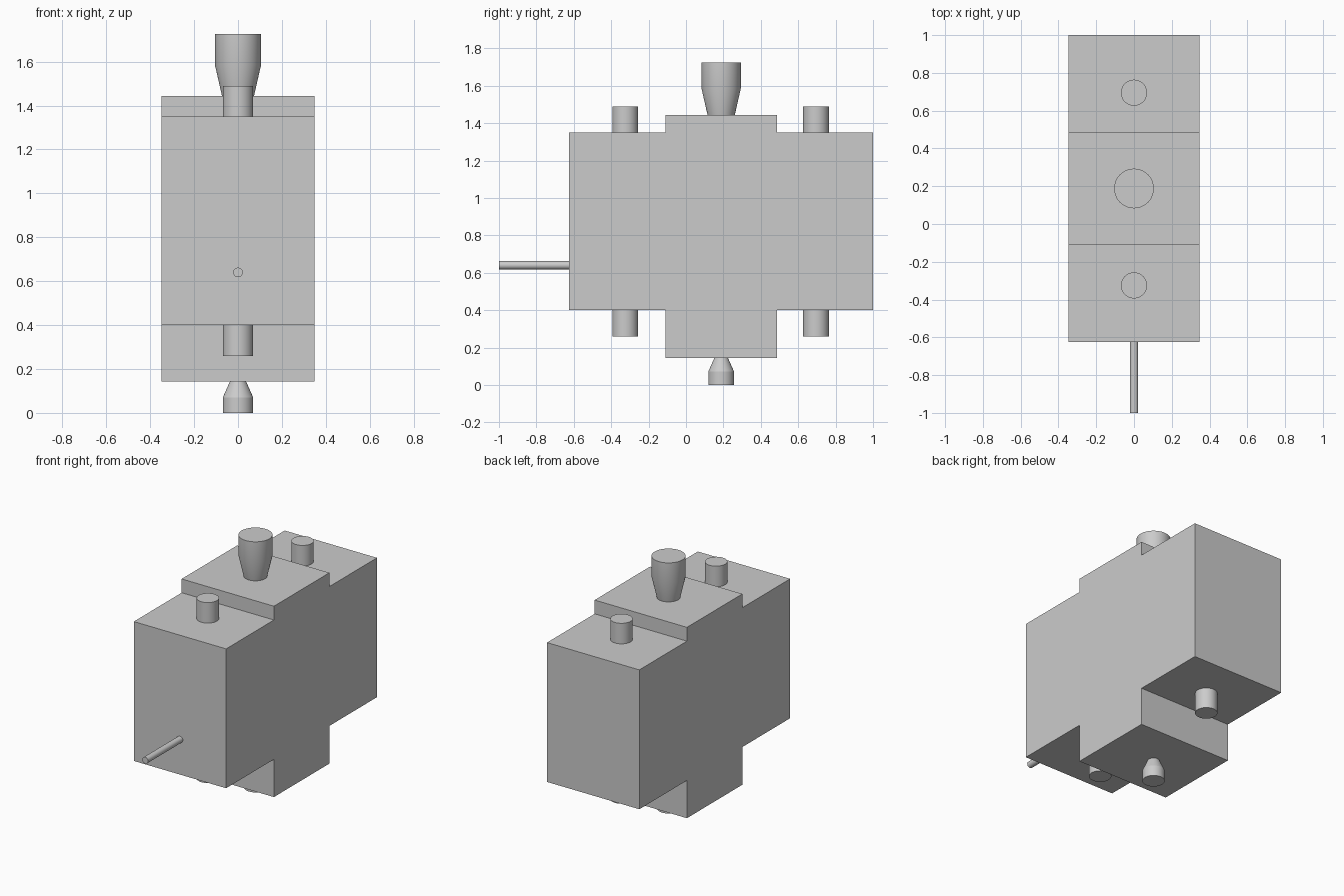
import bpy, bmesh, math

cube = bpy.data.objects.get("Cube")
if cube:
    bpy.data.objects.remove(cube, do_unlink=True)

GREY = (0.6, 0.6, 0.6, 1)
grey = bpy.data.materials.new("light_grey")
grey.use_nodes = True
grey.diffuse_color = GREY
grey.node_tree.nodes["Principled BSDF"].inputs["Base Color"].default_value = GREY


def finish(bm, name, smooth=False):
    bmesh.ops.recalc_face_normals(bm, faces=bm.faces[:])
    mesh = bpy.data.meshes.new(name)
    bm.to_mesh(mesh)
    bm.free()
    mesh.materials.append(grey)
    ob = bpy.data.objects.new(name, mesh)
    bpy.context.collection.objects.link(ob)
    if smooth:
        bpy.ops.object.select_all(action='DESELECT')
        ob.select_set(True)
        bpy.context.view_layer.objects.active = ob
        bpy.ops.object.shade_smooth_by_angle(angle=math.radians(20))
    return ob


def extruded(name, outline, half_width):
    """Extrude a side (y, z) outline across the width."""
    bm = bmesh.new()
    face = bm.faces.new([bm.verts.new((-half_width, y, z)) for y, z in outline])
    new = bmesh.ops.extrude_face_region(bm, geom=[face])["geom"]
    bmesh.ops.translate(bm, vec=(2 * half_width, 0, 0),
                        verts=[v for v in new if isinstance(v, bmesh.types.BMVert)])
    return finish(bm, name)


def turned(name, profile, location, sides=48):
    """Solid of revolution about z from (radius, height) rings."""
    bm = bmesh.new()
    rings = [[bm.verts.new((r * math.cos(math.tau * i / sides),
                            r * math.sin(math.tau * i / sides), h))
              for i in range(sides)] for r, h in profile]
    for low, high in zip(rings, rings[1:]):
        for i in range(sides):
            j = (i + 1) % sides
            bm.faces.new((low[i], low[j], high[j], high[i]))
    bm.faces.new(rings[0])
    bm.faces.new(rings[-1])
    ob = finish(bm, name, smooth=True)
    ob.location = location
    return ob


# Housing: a wide block with a raised and lowered middle section
FRONT, BACK, MID_FRONT, MID_BACK = -0.625, 1.0, -0.11, 0.487
LOW, HIGH, FOOT, CROWN = 0.40, 1.35, 0.143, 1.444
extruded("housing", [
    (FRONT, LOW), (MID_FRONT, LOW), (MID_FRONT, FOOT), (MID_BACK, FOOT),
    (MID_BACK, LOW), (BACK, LOW), (BACK, HIGH), (MID_BACK, HIGH),
    (MID_BACK, CROWN), (MID_FRONT, CROWN), (MID_FRONT, HIGH), (FRONT, HIGH),
], 0.348)

# Four short pins, above and below both ends
for end, y in (("front", -0.325), ("back", 0.695)):
    for side, z in (("lower", LOW - 0.14), ("upper", HIGH)):
        turned(f"{end}_{side}_pin", [(0.069, 0), (0.069, 0.14)], (0, y, z))

# Flared nozzles on the centre line of the middle section
turned("top_nozzle", [(0.073, CROWN), (0.105, 1.585), (0.105, 1.725)], (0, 0.188, 0))
turned("bottom_nozzle", [(0.069, 0), (0.069, 0.071), (0.037, FOOT)], (0, 0.188, 0))

# Thin rod sticking out of the front
rod = turned("front_rod", [(0.022, 0), (0.022, 1 + FRONT)], (0, FRONT, 0.64), 32)
rod.rotation_euler.x = math.pi / 2
